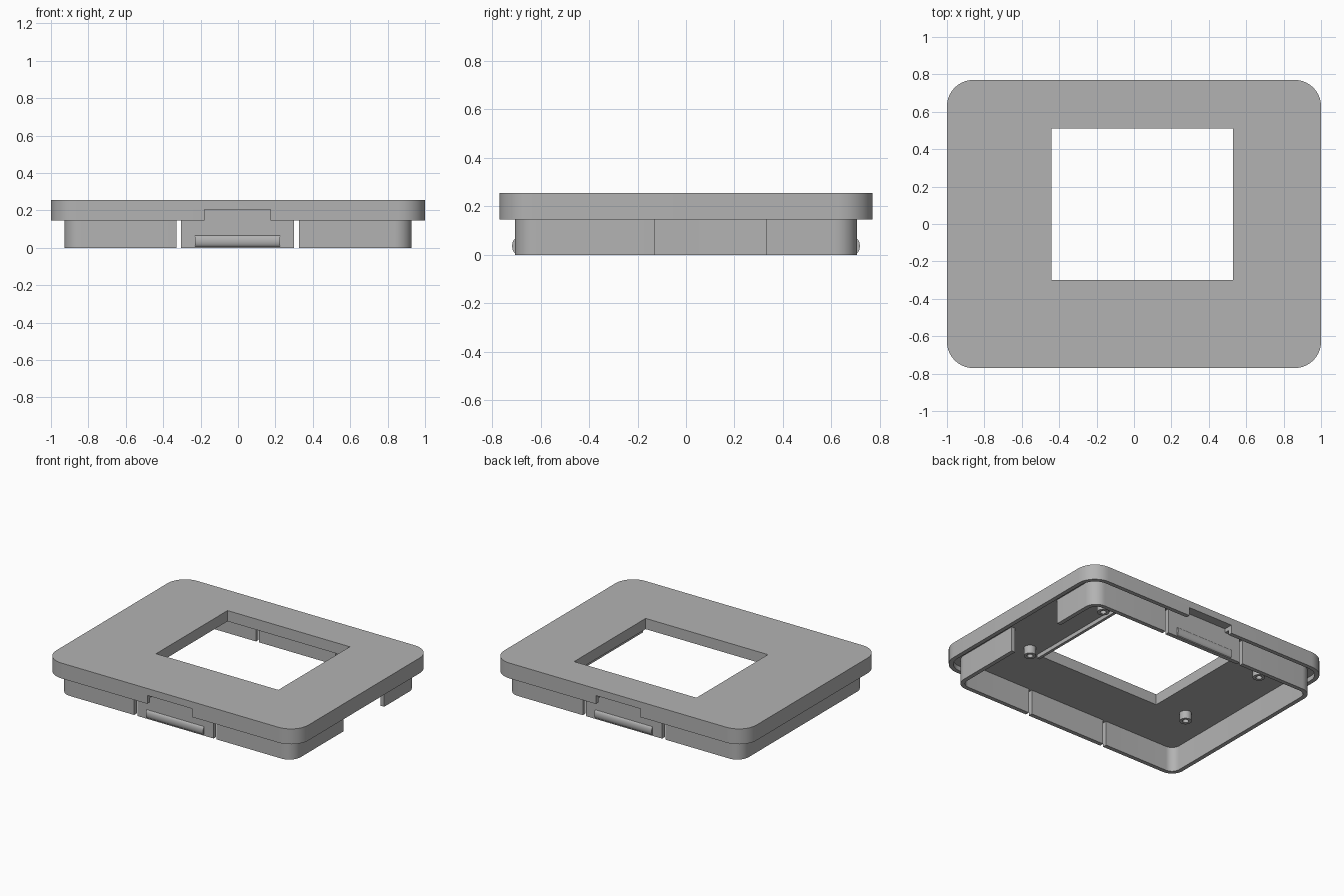
import bpy, bmesh, math
from mathutils import Matrix

cube = bpy.data.objects.get("Cube")
if cube:
    bpy.data.objects.remove(cube, do_unlink=True)

grey = bpy.data.materials.new("plain grey")
grey.use_nodes = True
colour = (0.45, 0.45, 0.45, 1)
grey.diffuse_color = colour
grey.node_tree.nodes["Principled BSDF"].inputs["Base Color"].default_value = colour


def make_object(name, bm):
    bmesh.ops.recalc_face_normals(bm, faces=bm.faces)
    mesh = bpy.data.meshes.new(name)
    bm.to_mesh(mesh)
    bm.free()
    mesh.materials.append(grey)
    obj = bpy.data.objects.new(name, mesh)
    bpy.context.collection.objects.link(obj)
    return obj


def slab(name, x0, x1, y0, y1, z0, z1, radius=0, steps=10):
    """Upright prism on a rectangle, with optional rounded corners."""
    bm = bmesh.new()
    corners = [(x1, y1, -1, -1), (x0, y1, 1, -1), (x0, y0, 1, 1), (x1, y0, -1, 1)]
    points = []
    for k, (x, y, sx, sy) in enumerate(corners):
        if not radius:
            points.append((x, y, z0))
            continue
        for i in range(steps + 1):
            a = (k + i / steps) * math.pi / 2
            points.append((x + sx * radius + radius * math.cos(a),
                           y + sy * radius + radius * math.sin(a), z0))
    base = bm.faces.new([bm.verts.new(p) for p in points])
    top = bmesh.ops.extrude_face_region(bm, geom=[base])["geom"]
    moved = [v for v in top if isinstance(v, bmesh.types.BMVert)]
    bmesh.ops.translate(bm, verts=moved, vec=(0, 0, z1 - z0))
    return make_object(name, bm)


def rod(name, radius, length, matrix, segments=32):
    bm = bmesh.new()
    bmesh.ops.create_cone(bm, cap_ends=True, segments=segments, radius1=radius,
                          radius2=radius, depth=length, matrix=matrix)
    return make_object(name, bm)


def select(obj):
    bpy.ops.object.select_all(action="DESELECT")
    obj.select_set(True)
    bpy.context.view_layer.objects.active = obj


def cut(obj, cutters):
    select(obj)
    for cutter in cutters:
        mod = obj.modifiers.new("cut", "BOOLEAN")
        mod.operation = "DIFFERENCE"
        mod.solver = "EXACT"
        mod.object = cutter
        bpy.ops.object.modifier_apply(modifier=mod.name)
        bpy.data.objects.remove(cutter, do_unlink=True)


def smooth(obj):
    select(obj)
    bpy.ops.object.shade_smooth_by_angle(angle=math.radians(30))


CEILING, RIM, TOP = 0.178, 0.145, 0.255
WALL_X, WALL_Y, WALL = 0.928, 0.705, 0.03

# Lid: hollow underside, off-centre window, latch notches front and back
lid = slab("lid", -1, 1, -0.77, 0.77, RIM, TOP, 0.14)
cut(lid, [
    slab("cavity", -0.97, 0.97, -0.74, 0.74, 0, CEILING, 0.11),
    slab("window", -0.44, 0.53, -0.30, 0.51, 0, 0.4),
    slab("front_notch", -0.18, 0.175, -0.9, -WALL_Y, 0, 0.205),
    slab("back_notch", -0.18, 0.175, WALL_Y, 0.9, 0, 0.205),
])
smooth(lid)

# Skirt: thin wall with four slots and one side opening
skirt = slab("skirt", -WALL_X, WALL_X, -WALL_Y, WALL_Y, 0, CEILING, 0.09)
cut(skirt, [
    slab("hollow", -WALL_X + WALL, WALL_X - WALL, -WALL_Y + WALL, WALL_Y - WALL,
         -0.1, 0.4, 0.06),
    slab("left_slots", -0.33, -0.305, -1, 1, -0.1, 0.4),
    slab("right_slots", 0.30, 0.325, -1, 1, -0.1, 0.4),
    slab("side_opening", 0.8, 1.1, -0.13, 0.33, -0.1, 0.4),
])
smooth(skirt)

# Rounded latch ridges on the spring tabs
for name, side in (("front_latch", -1), ("back_latch", 1)):
    place = (Matrix.Translation((-0.002, side * 0.702, 0.036))
             @ Matrix.Diagonal((1, 0.5, 1, 1))
             @ Matrix.Rotation(math.pi / 2, 4, "Y"))
    smooth(rod(name, 0.03, 0.455, place))

# Hollow screw posts under the lid
for x in (-0.66, 0.66):
    for y in (-0.265, 0.475):
        post = rod("screw_post", 0.04, 0.06, Matrix.Translation((x, y, 0.15)))
        cut(post, [rod("screw_hole", 0.02, 0.05, Matrix.Translation((x, y, 0.125)))])
        smooth(post)

# Low locating rib beside the window
slab("window_rib", 0.55, 0.57, -0.30, 0.51, 0.15, CEILING)
